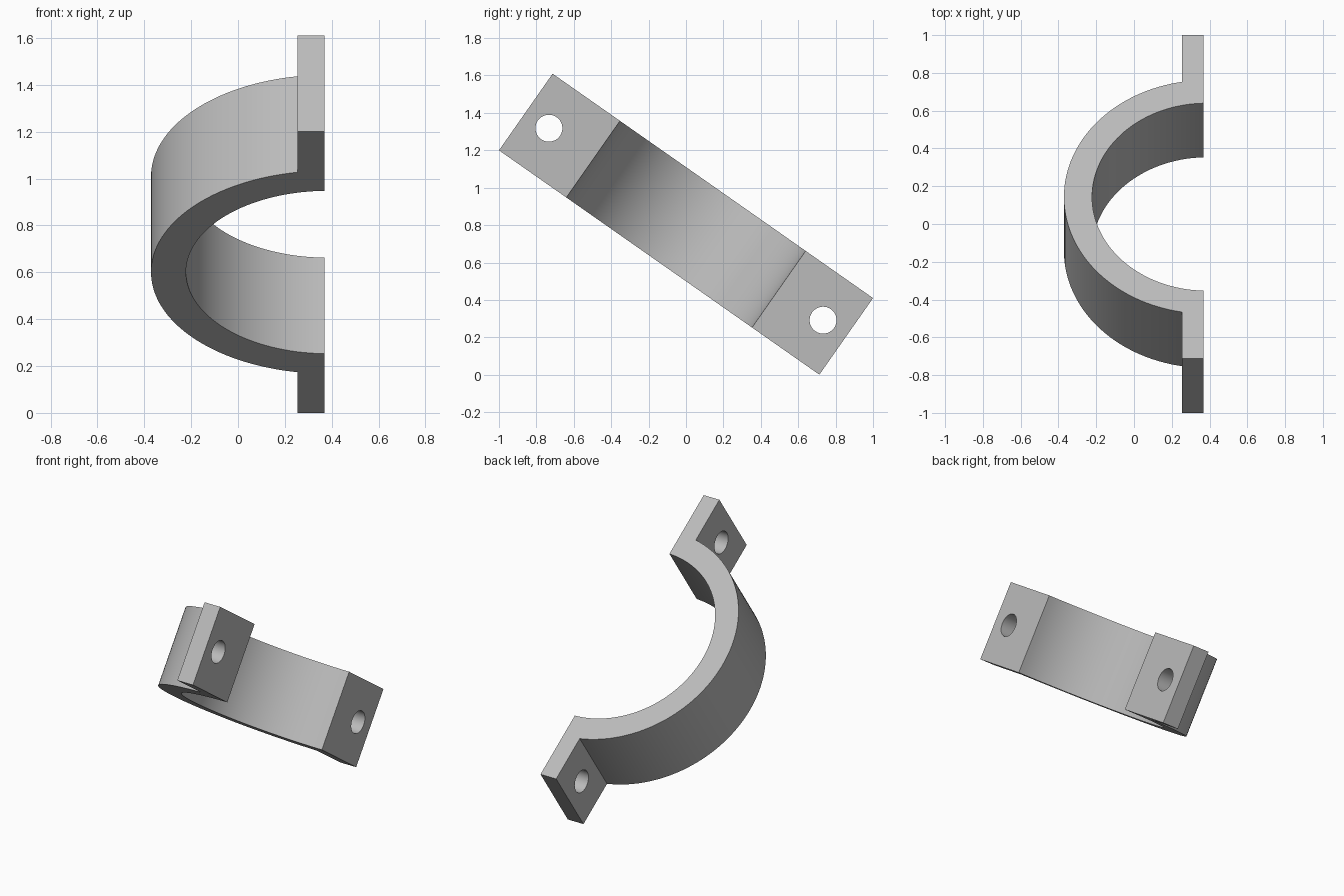
import bpy, bmesh
from math import acos, cos, sin, sqrt, radians
from mathutils import Matrix

cube = bpy.data.objects.get("Cube")
if cube:
    bpy.data.objects.remove(cube, do_unlink=True)

# Dimensions
OUTER, INNER = 0.755, 0.606      # ring radii
CENTRE = 0.384                   # ring axis in x, just beyond the mating face
FACE, BACK = 0.369, 0.254        # front and rear planes of the tabs
HALF_LENGTH, WIDTH = 1.0457, 0.5
HOLE_RADIUS = 0.072
STEPS = 64
TILT = Matrix.Translation((0, 0, 0.805)) @ Matrix.Rotation(radians(-35), 4, "X")

grey = bpy.data.materials.new("plain grey")
grey.use_nodes = True
colour = (0.5, 0.5, 0.5, 1)
grey.diffuse_color = colour
grey.node_tree.nodes["Principled BSDF"].inputs["Base Color"].default_value = colour


def arc(radius, x_end):
    """Points of an arc bulging to -x whose two ends lie at x_end."""
    end = acos((CENTRE - x_end) / radius)
    angles = [end * (2 * i / STEPS - 1) for i in range(STEPS + 1)]
    return [(CENTRE - radius * cos(a), radius * sin(a)) for a in angles]


# Half-ring bracket with a flat tab at each end, extruded across its width
outline = [(FACE, -HALF_LENGTH), (BACK, -HALF_LENGTH)]
outline += arc(OUTER, BACK)
outline += [(BACK, HALF_LENGTH), (FACE, HALF_LENGTH)]
outline += reversed(arc(INNER, FACE))

bm = bmesh.new()
cap = bm.faces.new([bm.verts.new((x, y, -WIDTH / 2)) for x, y in outline])
extruded = bmesh.ops.extrude_face_region(bm, geom=[cap], use_keep_orig=True)
top = [v for v in extruded["geom"] if isinstance(v, bmesh.types.BMVert)]
bmesh.ops.translate(bm, verts=top, vec=(0, 0, WIDTH))
bmesh.ops.recalc_face_normals(bm, faces=bm.faces)
mesh = bpy.data.meshes.new("clamp_bracket")
bm.to_mesh(mesh)
bm.free()
mesh.materials.append(grey)
bracket = bpy.data.objects.new("clamp_bracket", mesh)
bpy.context.collection.objects.link(bracket)
bracket.matrix_world = TILT

# Bolt hole through the middle of each tab
tab_start = sqrt(OUTER ** 2 - (CENTRE - BACK) ** 2)
hole_y = (tab_start + HALF_LENGTH) / 2
for side in (-1, 1):
    bpy.ops.mesh.primitive_cylinder_add(vertices=48, radius=HOLE_RADIUS, depth=0.4)
    cutter = bpy.context.object
    cutter.name = "hole_cutter"
    cutter.hide_render = True
    cutter.data.materials.append(grey)
    cutter.matrix_world = (TILT @ Matrix.Translation(((FACE + BACK) / 2, side * hole_y, 0))
                           @ Matrix.Rotation(radians(90), 4, "Y"))
    cut = bracket.modifiers.new("bolt_hole", "BOOLEAN")
    cut.operation = "DIFFERENCE"
    cut.solver = "EXACT"
    cut.object = cutter
    bpy.context.view_layer.update()
    bpy.context.view_layer.objects.active = bracket
    bpy.ops.object.modifier_apply(modifier=cut.name)
    bpy.data.objects.remove(cutter, do_unlink=True)

# Smooth curved walls, crisp edges
bpy.ops.object.select_all(action="DESELECT")
bracket.select_set(True)
bpy.context.view_layer.objects.active = bracket
bpy.ops.object.shade_smooth_by_angle(angle=radians(30))
